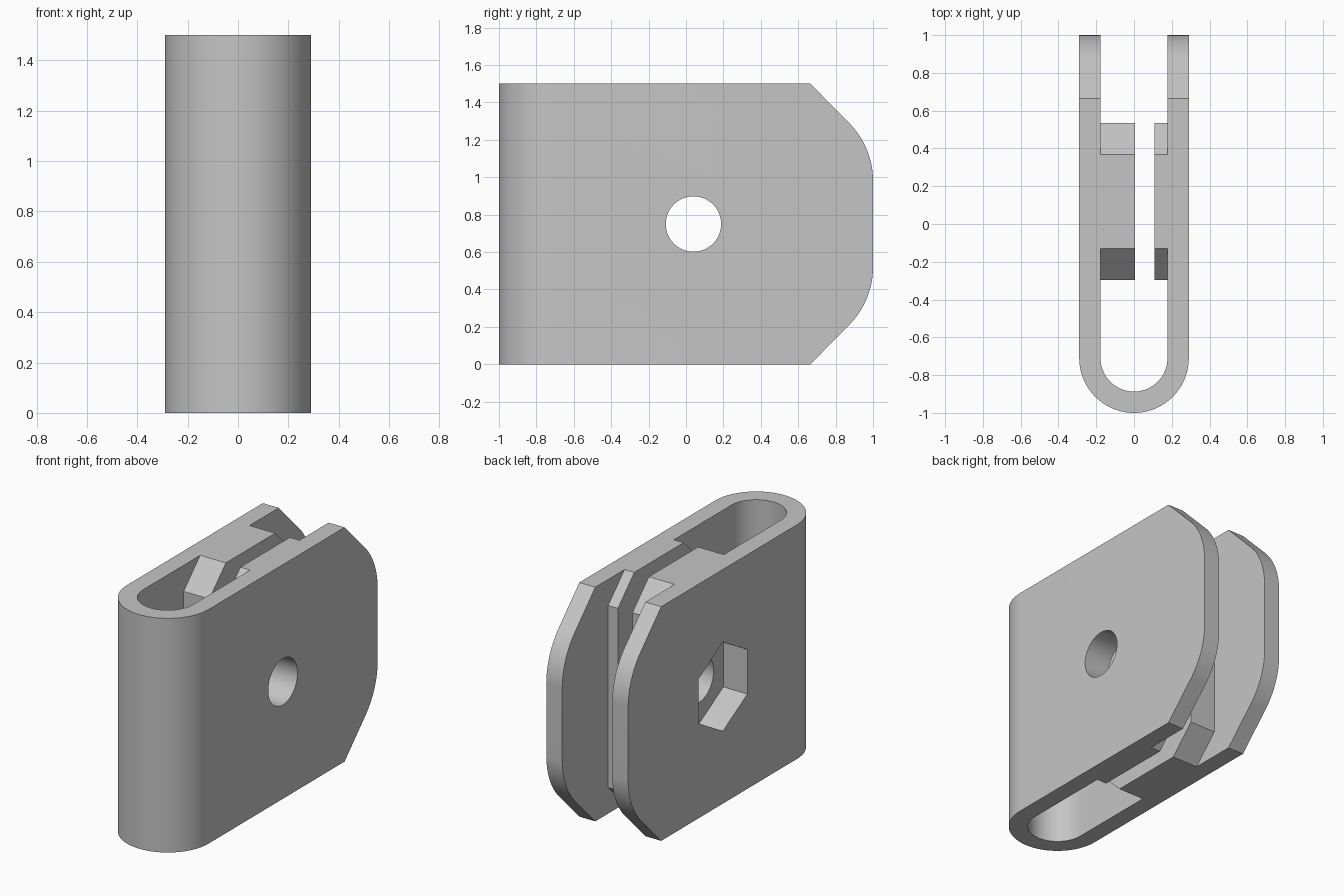
import bpy
import bmesh
from math import sin, cos, pi
from mathutils import Vector

cube = bpy.data.objects.get("Cube")
if cube:
    bpy.data.objects.remove(cube, do_unlink=True)

H = 1.5            # overall height
MID = H / 2
OUT, INN = 0.29, 0.177   # outer and inner half widths of the clevis
BEND_Y = -0.71     # centre of the rounded front
HOLE_Y = 0.04

grey = bpy.data.materials.new("light_grey")
GREY = (0.56, 0.56, 0.56, 1)
grey.diffuse_color = GREY
grey.use_nodes = True
grey.node_tree.nodes["Principled BSDF"].inputs["Base Color"].default_value = GREY


def arc(cx, cy, r, a0, a1, n):
    """Points on an arc, both ends included."""
    return [(cx + r * cos(a0 + (a1 - a0) * i / n),
             cy + r * sin(a0 + (a1 - a0) * i / n)) for i in range(n + 1)]


def prism(name, points, axis, lo, hi):
    """Extrude a profile: (x, y) along z, or (y, z) along x."""
    place = (lambda p, d: (p[0], p[1], d)) if axis == "z" else (lambda p, d: (d, p[0], p[1]))
    bm = bmesh.new()
    face = bm.faces.new([bm.verts.new(place(p, lo)) for p in points])
    ext = bmesh.ops.extrude_face_region(bm, geom=[face])
    shift = Vector(place((0, 0), hi - lo))
    bmesh.ops.translate(bm, vec=shift,
                        verts=[v for v in ext["geom"] if isinstance(v, bmesh.types.BMVert)])
    bmesh.ops.recalc_face_normals(bm, faces=bm.faces)
    mesh = bpy.data.meshes.new(name)
    bm.to_mesh(mesh)
    bm.free()
    mesh.materials.append(grey)
    obj = bpy.data.objects.new(name, mesh)
    bpy.context.collection.objects.link(obj)
    return obj


def combine(target, tool, operation):
    """Apply a boolean and remove the tool object."""
    bpy.context.view_layer.objects.active = target
    mod = target.modifiers.new(operation, "BOOLEAN")
    mod.operation = operation
    mod.solver = "EXACT"
    mod.object = tool
    bpy.ops.object.modifier_apply(modifier=mod.name)
    bpy.data.objects.remove(tool, do_unlink=True)


# U-shaped shell, taller than needed and trimmed by the side outline
outer = arc(0, BEND_Y, OUT, pi, 2 * pi, 64)
inner = arc(0, BEND_Y, INN, 2 * pi, pi, 64)
u_profile = [(-OUT, 1.2)] + outer + [(OUT, 1.2), (INN, 1.2)] + inner + [(-INN, 1.2)]
body = prism("clevis_body", u_profile, "z", -0.1, H + 0.1)

# Inner bosses with sloped ends, one on each cheek
c, e = 0.167, 0.1
upper = [(0.535, H - c), (0.37 - e, H + e), (-0.13 + e, H + e), (-0.297, H - c)]
boss_profile = upper + [(y, H - z) for y, z in reversed(upper)]
for name, lo, hi in (("right_boss", -0.23, 0.005), ("left_boss", 0.108, 0.23)):
    combine(body, prism(name, boss_profile, "x", lo, hi), "UNION")

# Side outline: chamfered and rounded rear corners
top_half = arc(0.56, 0.98, 0.44, 0, pi / 4, 20) + [(0.665, H), (-1.2, H)]
outline = top_half + [(y, H - z) for y, z in reversed(top_half)]
combine(body, prism("side_outline", outline, "x", -0.5, 0.5), "INTERSECT")

# Bolt hole and hexagonal nut pocket
hole = arc(HOLE_Y, MID, 0.148, 0, 2 * pi, 64)[:-1]
combine(body, prism("bolt_hole", hole, "x", -0.5, 0.5), "DIFFERENCE")
pocket = arc(HOLE_Y, MID, 0.285, pi / 2, 2.5 * pi, 6)[:-1]
combine(body, prism("nut_pocket", pocket, "x", -0.5, -0.12), "DIFFERENCE")

# Smooth the curved walls, keep edges crisp
bpy.ops.object.select_all(action="DESELECT")
body.select_set(True)
bpy.context.view_layer.objects.active = body
bpy.ops.object.shade_smooth_by_angle(angle=pi / 6)
